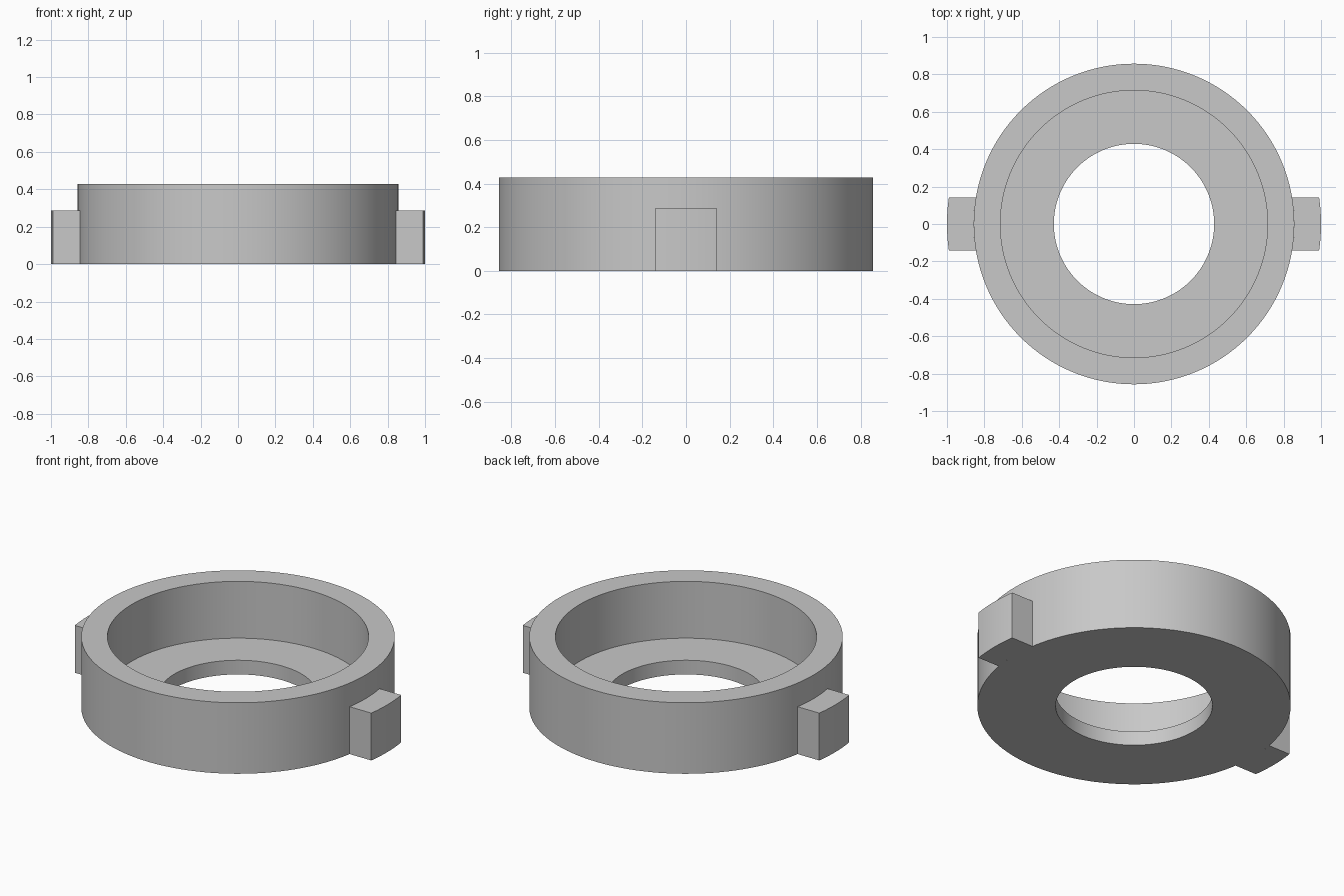
import bpy, bmesh, math

U = 1 / 7            # design module
OUTER, INNER, BORE = 6 * U, 5 * U, 3 * U
HEIGHT, FLOOR = 3 * U, 0.6 * U
TAB_HALF, TAB_HEIGHT, TAB_RADIUS = U, 2 * U, 1.0
SEGMENTS = 128

if "Cube" in bpy.data.objects:
    bpy.data.objects.remove(bpy.data.objects["Cube"], do_unlink=True)

grey = bpy.data.materials.new("plain grey")
grey.use_nodes = True
colour = (0.58, 0.58, 0.58, 1)
grey.diffuse_color = colour
grey.node_tree.nodes["Principled BSDF"].inputs["Base Color"].default_value = colour


def finish(bm, name):
    """Turn a bmesh into a shaded, coloured object."""
    bmesh.ops.recalc_face_normals(bm, faces=bm.faces)
    mesh = bpy.data.meshes.new(name)
    bm.to_mesh(mesh)
    bm.free()
    mesh.materials.append(grey)
    obj = bpy.data.objects.new(name, mesh)
    bpy.context.collection.objects.link(obj)
    bpy.ops.object.select_all(action='DESELECT')
    obj.select_set(True)
    bpy.context.view_layer.objects.active = obj
    bpy.ops.object.shade_smooth_by_angle(angle=math.radians(30))
    return obj


def arc(radius, steps=8):
    """Points on an arc about the z axis, spanning the tab's width."""
    a = math.asin(TAB_HALF / radius)
    angles = [-a + 2 * a * i / steps for i in range(steps + 1)]
    return [(radius * math.cos(t), radius * math.sin(t), 0) for t in angles]


# Stepped ring: closed wall and floor section spun around z
section = [(BORE, 0), (OUTER, 0), (OUTER, HEIGHT),
           (INNER, HEIGHT), (INNER, FLOOR), (BORE, FLOOR)]
bm = bmesh.new()
verts = [bm.verts.new((r, 0, z)) for r, z in section]
edges = [bm.edges.new((v, verts[i - 1])) for i, v in enumerate(verts)]
bmesh.ops.spin(bm, geom=verts + edges, cent=(0, 0, 0), axis=(0, 0, 1),
               angle=math.tau, steps=SEGMENTS, use_merge=True)
bmesh.ops.remove_doubles(bm, verts=bm.verts, dist=1e-5)
finish(bm, "stepped_ring")

# Side tabs: parallel sides, curved outer face, inner face seated on the ring
for name, turn in (("left_tab", 0), ("right_tab", math.pi)):
    bm = bmesh.new()
    inner = [bm.verts.new(p) for p in arc(OUTER)]
    outer = [bm.verts.new(p) for p in arc(TAB_RADIUS)]
    base = [bm.faces.new((inner[i], outer[i], outer[i + 1], inner[i + 1]))
            for i in range(len(inner) - 1)]
    top = bmesh.ops.extrude_face_region(bm, geom=base, use_keep_orig=True)["geom"]
    lifted = [g for g in top if isinstance(g, bmesh.types.BMVert)]
    bmesh.ops.translate(bm, verts=lifted, vec=(0, 0, TAB_HEIGHT))
    finish(bm, name).rotation_euler.z = turn
